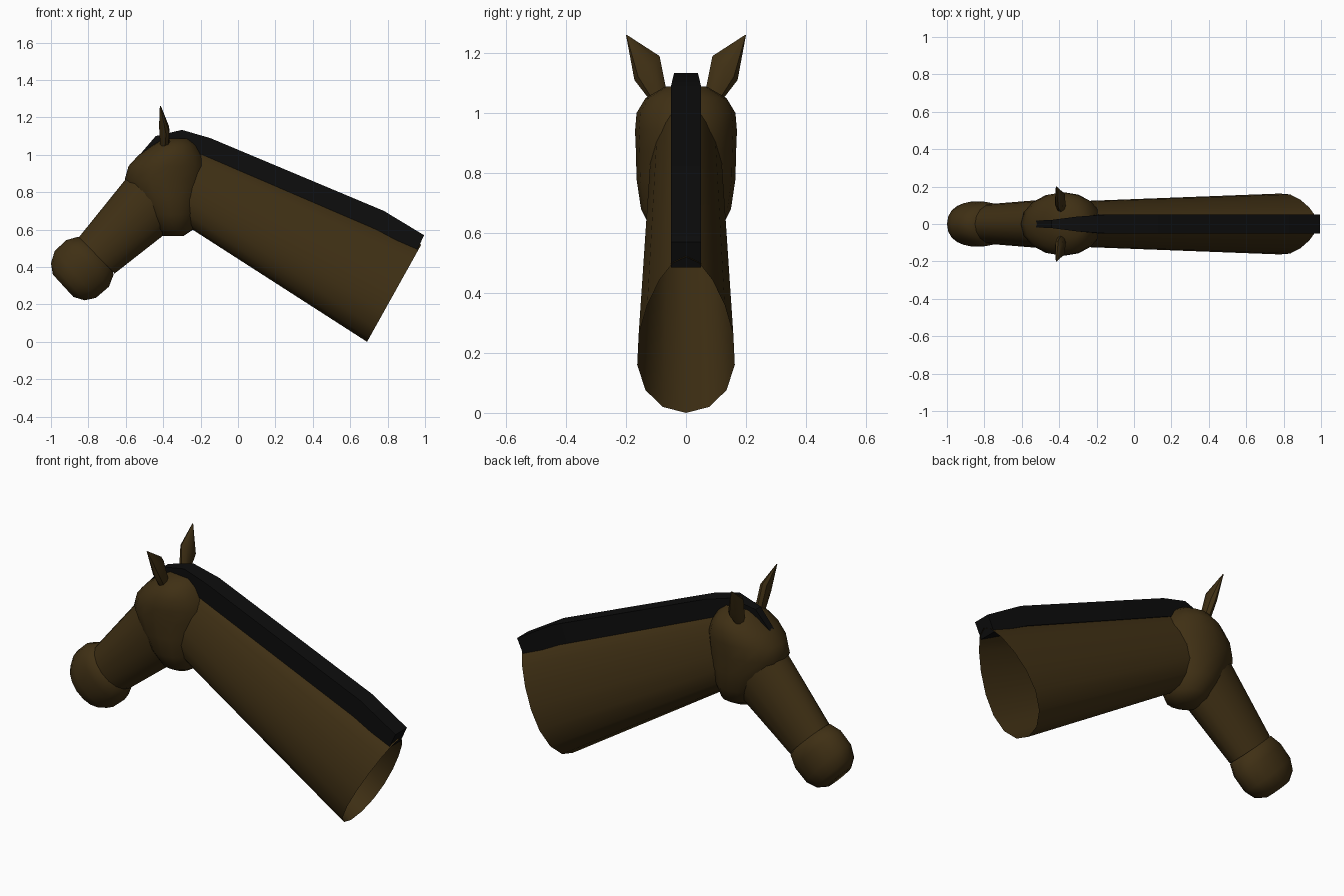
import bpy, bmesh
from math import sin, cos, pi, sqrt, radians
from mathutils import Vector

if "Cube" in bpy.data.objects:
    bpy.data.objects.remove(bpy.data.objects["Cube"])


def material(name, color):
    m = bpy.data.materials.new(name)
    m.diffuse_color = (*color, 1)
    m.use_nodes = True
    m.node_tree.nodes["Principled BSDF"].inputs["Base Color"].default_value = m.diffuse_color
    return m


BROWN = material("brown_coat", (0.05, 0.029, 0.007))
BLACK = material("black_hair", (0.004, 0.004, 0.004))


def span(top, bottom, width, egg=0.0):
    """Ring in the side plane between a top and bottom point (x, z)."""
    a, b = Vector((top[0], 0, top[1])), Vector((bottom[0], 0, bottom[1]))
    return (a + b) / 2, (a - b) / 2, Vector((0, width, 0)), egg


def loft(name, rings, mat, sides=16, caps=True, box=False, angle=40):
    bm = bmesh.new()
    turn, grow = (pi / 4, sqrt(2)) if box else (0, 1)
    loops = []
    for c, u, v, egg in rings:
        loop = []
        for i in range(sides):
            t = 2 * pi * i / sides + turn
            loop.append(bm.verts.new(c + grow * (u * cos(t) + v * sin(t) * (1 - egg * cos(t)))))
        loops.append(loop)
    for p, q in zip(loops, loops[1:]):
        for i in range(sides):
            j = (i + 1) % sides
            bm.faces.new((p[i], p[j], q[j], q[i]))
    if caps:
        bm.faces.new(loops[0])
        bm.faces.new(loops[-1])
    bmesh.ops.recalc_face_normals(bm, faces=bm.faces)
    me = bpy.data.meshes.new(name)
    bm.to_mesh(me)
    bm.free()
    me.materials.append(mat)
    ob = bpy.data.objects.new(name, me)
    bpy.context.collection.objects.link(ob)
    bpy.ops.object.select_all(action='DESELECT')
    ob.select_set(True)
    bpy.context.view_layer.objects.active = ob
    bpy.ops.object.shade_smooth_by_angle(angle=radians(angle))
    return ob


# Neck: open egg-shaped tube
loft("neck", [
    span((0.98, 0.52), (0.69, 0.0), 0.158, 0.3),
    span((-0.24, 1.055), (-0.29, 0.63), 0.119, 0.3),
], BROWN, caps=False)

# Head: stacked horizontal rings (rear x, front x, z, half width)
loft("head", [span((r, z), (f, z), w) for r, f, z, w in (
    (-0.29, -0.40, 0.567, 0.05),
    (-0.24, -0.44, 0.60, 0.11),
    (-0.215, -0.50, 0.68, 0.15),
    (-0.19, -0.56, 0.78, 0.165),
    (-0.172, -0.605, 0.87, 0.167),
    (-0.168, -0.585, 0.94, 0.17),
    (-0.19, -0.53, 1.0, 0.165),
    (-0.22, -0.46, 1.05, 0.135),
    (-0.26, -0.40, 1.088, 0.07))], BROWN, angle=60)

# Muzzle: tapered tube between head and nose
loft("muzzle", [
    span((-0.56, 0.92), (-0.36, 0.60), 0.132),
    span((-0.85, 0.56), (-0.66, 0.365), 0.108),
], BROWN, caps=False)

# Nose: rounded end
loft("nose", [
    span((-0.80, 0.53), (-0.68, 0.41), 0.07),
    span((-0.855, 0.562), (-0.665, 0.36), 0.112),
    span((-0.92, 0.543), (-0.69, 0.295), 0.12),
    span((-0.98, 0.485), (-0.76, 0.235), 0.12),
    span((-1.0, 0.42), (-0.82, 0.222), 0.105),
    span((-0.99, 0.36), (-0.88, 0.24), 0.065),
], BROWN, angle=60)

# Mane: box-section ridge from forehead to neck base
loft("mane", [
    span((0.995, 0.57), (0.955, 0.485), 0.05),
    span((0.78, 0.70), (0.74, 0.60), 0.05),
    span((-0.15, 1.09), (-0.19, 1.0), 0.05),
    span((-0.30, 1.133), (-0.30, 1.03), 0.04),
    span((-0.44, 1.10), (-0.40, 1.02), 0.022),
    span((-0.53, 0.995), (-0.48, 0.96), 0.018),
], BLACK, sides=4, box=True, angle=30)

# Ears: pointed leaf shapes, mirrored across the middle
ear = loft("ears", [(Vector(c), Vector(u), Vector(v), 0) for c, u, v in (
    ((-0.39, 0.09, 1.05), (0, 0.028, -0.01), (0.026, 0, 0)),
    ((-0.395, 0.13, 1.15), (0.01, 0.042, -0.04), (0.027, 0, 0)),
    ((-0.415, 0.198, 1.26), (0, 0.002, 0), (0.003, 0, 0)))],
    BROWN, sides=8)
ear.modifiers.new("mirror", 'MIRROR').use_axis = (False, True, False)
